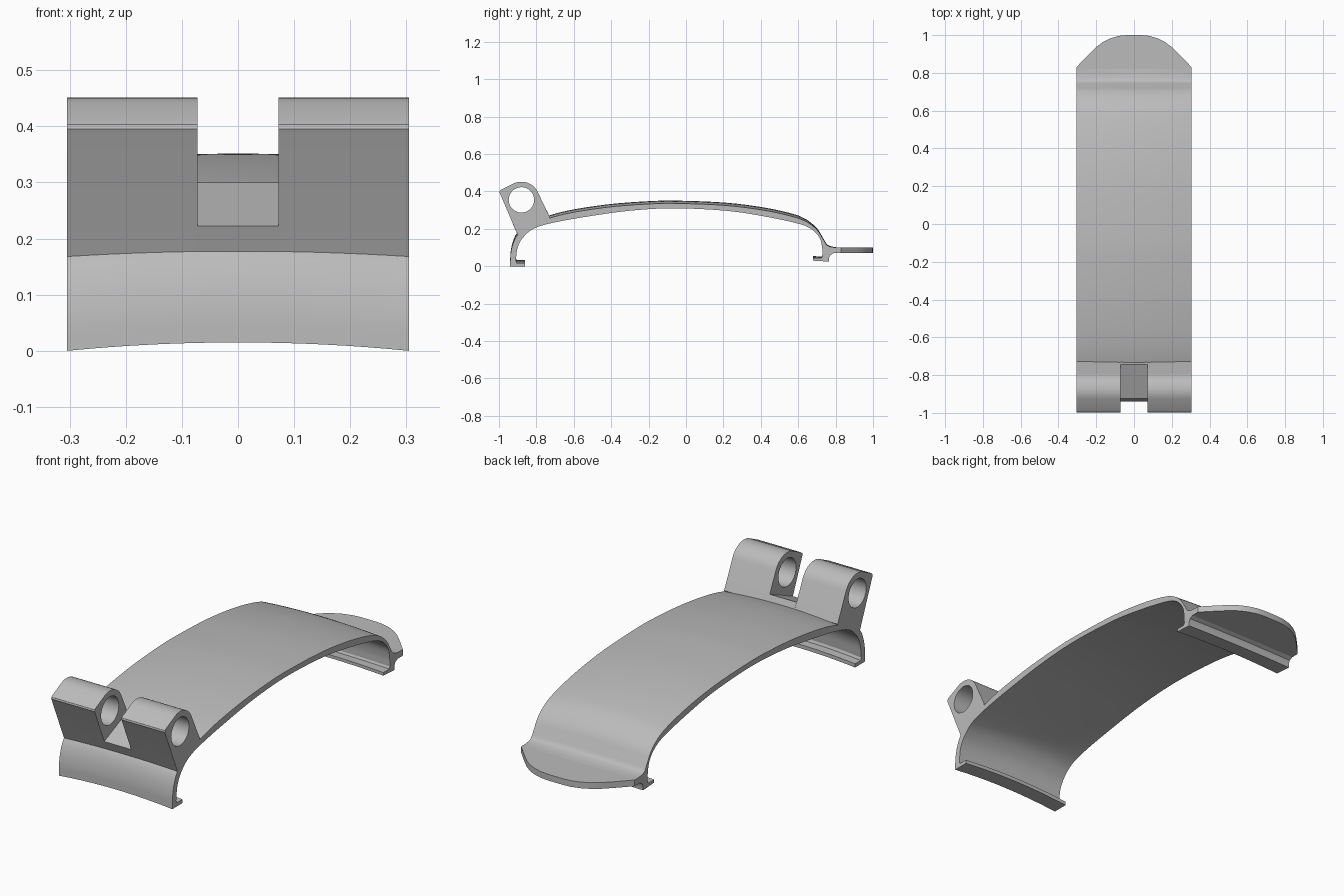
import bpy, bmesh, math
from mathutils import Vector

if "Cube" in bpy.data.objects:
    bpy.data.objects.remove(bpy.data.objects["Cube"])

W = 0.305      # half width of the part
SLOT = 0.072   # half width of the slot between the lugs

grey = bpy.data.materials.new("light grey")
grey.diffuse_color = (0.5, 0.5, 0.5, 1)
grey.use_nodes = True
grey.node_tree.nodes["Principled BSDF"].inputs["Base Color"].default_value = grey.diffuse_color


def finish(bm, name):
    bmesh.ops.recalc_face_normals(bm, faces=bm.faces)
    me = bpy.data.meshes.new(name)
    bm.to_mesh(me)
    bm.free()
    me.materials.append(grey)
    ob = bpy.data.objects.new(name, me)
    bpy.context.collection.objects.link(ob)
    bpy.ops.object.select_all(action='DESELECT')
    ob.select_set(True)
    bpy.context.view_layer.objects.active = ob
    bpy.ops.object.shade_smooth_by_angle(angle=math.radians(28))
    return ob


def prism(name, loops, offset):
    """Fill closed 3D loops (outline first, then holes) and extrude by offset."""
    bm = bmesh.new()
    for loop in loops:
        vs = [bm.verts.new(p) for p in loop]
        for a, b in zip(vs, vs[1:] + vs[:1]):
            bm.edges.new((a, b))
    bmesh.ops.triangle_fill(bm, use_beauty=True, edges=bm.edges[:])
    ext = bmesh.ops.extrude_face_region(bm, geom=bm.faces[:])["geom"]
    bmesh.ops.translate(bm, vec=offset, verts=[v for v in ext if isinstance(v, bmesh.types.BMVert)])
    return finish(bm, name)


def spline(pts, steps=5):
    """Smooth curve through the given points."""
    p = [Vector(q) for q in pts]
    p = [2 * p[0] - p[1]] + p + [2 * p[-1] - p[-2]]
    out = []
    for a, b, c, d in zip(p, p[1:], p[2:], p[3:]):
        for i in range(steps):
            t = i / steps
            out.append(0.5 * (2 * b + (c - a) * t + (2 * a - 5 * b + 4 * c - d) * t * t
                              + (3 * b - a - 3 * c + d) * t ** 3))
    return out + [p[-2]]


def arc(cy, cz, r, a0, a1, n):
    return [(cy + r * math.cos(math.radians(a0 + (a1 - a0) * i / n)),
             cz + r * math.sin(math.radians(a0 + (a1 - a0) * i / n))) for i in range(n + 1)]


# Arched cover: side profile with hooked ends, swept across a gentle crown
outer = spline([(-0.94, 0.0), (-0.938, 0.06), (-0.925, 0.12), (-0.9, 0.168), (-0.85, 0.21),
                (-0.73, 0.257), (-0.6, 0.289), (-0.4, 0.318), (-0.2, 0.333), (-0.05, 0.336),
                (0.2, 0.326), (0.4, 0.302), (0.55, 0.271), (0.64, 0.24), (0.7, 0.195),
                (0.733, 0.145), (0.755, 0.112), (0.785, 0.102), (0.82, 0.1)])
tab_root = [(0.82, 0.07), (0.79, 0.07), (0.772, 0.06), (0.765, 0.045), (0.765, 0.025),
            (0.68, 0.03), (0.68, 0.045), (0.725, 0.045)]
inner = spline([(0.73, 0.055), (0.728, 0.1), (0.715, 0.15), (0.675, 0.195), (0.6, 0.228),
                (0.4, 0.27), (0.2, 0.298), (-0.07, 0.31), (-0.3, 0.297), (-0.5, 0.27),
                (-0.7, 0.235), (-0.81, 0.203), (-0.87, 0.155), (-0.9, 0.1), (-0.91, 0.03)])
front_hook = [(-0.905, 0.018), (-0.862, 0.018), (-0.862, 0.0)]
profile = [tuple(p) for p in outer] + tab_root + [tuple(p) for p in inner] + front_hook

N = 16
bm = bmesh.new()
rings = []
for i in range(N + 1):
    x = -W + 2 * W * i / N
    crown = 0.015 * (1 - (x / W) ** 2)
    rings.append([bm.verts.new((x, y, z + crown * min(1, max(0, (0.82 - y) / 0.22))))
                  for y, z in profile])
for r, s in zip(rings, rings[1:]):
    for j in range(len(profile)):
        k = (j + 1) % len(profile)
        bm.faces.new((r[j], r[k], s[k], s[j]))
bm.faces.new(rings[0])
bm.faces.new(rings[-1])
finish(bm, "arched_cover")

# Hinge lugs with round pin holes, one on each side of the slot
base = [(-0.735, 0.25), (-0.82, 0.221), (-0.86, 0.195), (-0.9, 0.168)]
lug = base + [(-0.993, 0.385), (-0.998, 0.395), (-0.996, 0.403), (-0.988, 0.41)]
lug += arc(-0.88, 0.355, 0.097, 122, 24, 14) + [(-0.728, 0.262)]
hole = arc(-0.88, 0.355, 0.068, 0, 348.75, 31)
for name, x0 in (("left_hinge_lug", -W), ("right_hinge_lug", SLOT)):
    prism(name, [[(x0, y, z) for y, z in loop] for loop in (lug, hole)], (W - SLOT, 0, 0))

# Sloping floor of the slot
floor = base + [(-0.924, 0.222), (-0.745, 0.3), (-0.728, 0.262)]
prism("slot_floor", [[(-SLOT, y, z) for y, z in floor]], (2 * SLOT, 0, 0))

# Rounded thumb tab at the back
half = [(W, 0.8), (W, 0.83), (0.24, 0.898), (0.2, 0.937), (0.165, 0.963),
        (0.125, 0.983), (0.08, 0.996), (0.04, 1.0)]
outline = half + [(-x, y) for x, y in reversed(half)]
prism("thumb_tab", [[(x, y, 0.07) for x, y in outline]], (0, 0, 0.03))
